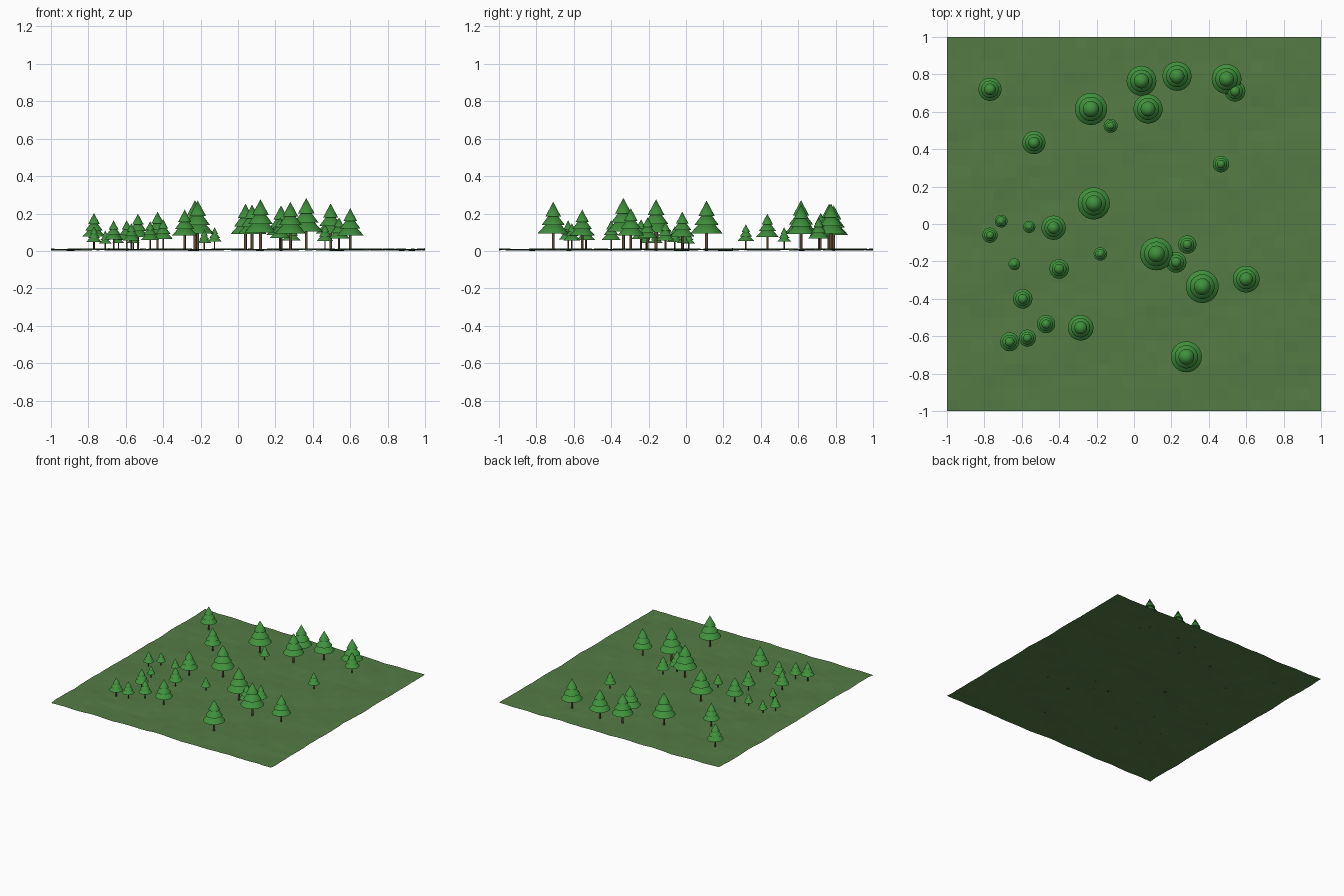
import bpy, bmesh, math, random

cube = bpy.data.objects.get("Cube")
if cube:
    bpy.data.objects.remove(cube, do_unlink=True)
random.seed(4)


def material(name, color):
    mat = bpy.data.materials.new(name)
    mat.use_nodes = True
    mat.diffuse_color = (*color, 1)
    mat.node_tree.nodes["Principled BSDF"].inputs["Base Color"].default_value = (*color, 1)
    return mat


grass = material("grass green", (0.09, 0.20, 0.06))
needles = material("needle green", (0.05, 0.28, 0.045))
bark = material("bark brown", (0.13, 0.075, 0.035))


def make_object(name, bm, mat):
    mesh = bpy.data.meshes.new(name)
    bm.to_mesh(mesh)
    bm.free()
    mesh.materials.append(mat)
    obj = bpy.data.objects.new(name, mesh)
    bpy.context.collection.objects.link(obj)
    return obj


def ground_height(x, y):
    wave = math.sin(9 * x + 4 * y) + math.sin(13 * y - 5 * x + 1) + math.sin(21 * x + 17 * y)
    return 0.0115 + 0.002 * wave


# Gently uneven ground sheet
bm = bmesh.new()
bmesh.ops.create_grid(bm, x_segments=32, y_segments=32, size=1)
for v in bm.verts:
    v.co.z = ground_height(v.co.x, v.co.y) + random.uniform(-0.002, 0.002)
low = min(v.co.z for v in bm.verts)
for v in bm.verts:
    v.co.z -= low
make_object("ground", bm, grass)


def add_cone(bm, bottom, top, radius, tip, sides):
    made = bmesh.ops.create_cone(bm, cap_ends=True, segments=sides, radius1=radius,
                                 radius2=tip, depth=top - bottom)
    bmesh.ops.translate(bm, verts=made["verts"], vec=(0, 0, (bottom + top) / 2))


# Shared tree meshes, one unit tall: straight trunk and three overlapping tiers
bm = bmesh.new()
add_cone(bm, -0.02, 0.5, 0.03, 0.03, 10)
trunk = make_object("trunk", bm, bark)

bm = bmesh.new()
for bottom, top, radius in ((0.34, 0.70, 0.325), (0.51, 0.84, 0.245), (0.69, 1.0, 0.165)):
    add_cone(bm, bottom, top, radius, 0, 24)
foliage = make_object("foliage", bm, needles)

for part in (trunk, foliage):
    bpy.ops.object.select_all(action="DESELECT")
    part.select_set(True)
    bpy.context.view_layer.objects.active = part
    bpy.ops.object.shade_smooth_by_angle(angle=math.radians(40))

# Tree spots: x, y, tree height
spots = (
    (-.77, .72, .19), (-.23, .615, .265), (-.125, .525, .115), (-.535, .435, .19),
    (.04, .765, .245), (.23, .79, .24), (.495, .775, .245), (.54, .71, .17),
    (.075, .615, .24), (.465, .32, .135), (-.215, .11, .265), (-.71, .015, .105),
    (-.77, -.06, .125), (-.56, -.015, .1), (-.43, -.02, .2), (-.18, -.16, .11),
    (.12, -.16, .27), (.285, -.11, .15), (.225, -.205, .17), (-.64, -.215, .095),
    (-.4, -.24, .16), (-.595, -.4, .16), (.365, -.335, .27), (.6, -.295, .22),
    (-.47, -.535, .15), (-.57, -.61, .14), (-.665, -.63, .155), (-.285, -.555, .21),
    (.28, -.71, .255),
)
for i, (x, y, height) in enumerate(spots):
    for part in (trunk, foliage):
        obj = part
        if i:
            obj = part.copy()
            obj.name = f"{part.name}_{i}"
            bpy.context.collection.objects.link(obj)
        obj.location = (x, y, ground_height(x, y) - low)
        obj.scale = (height, height, height)
